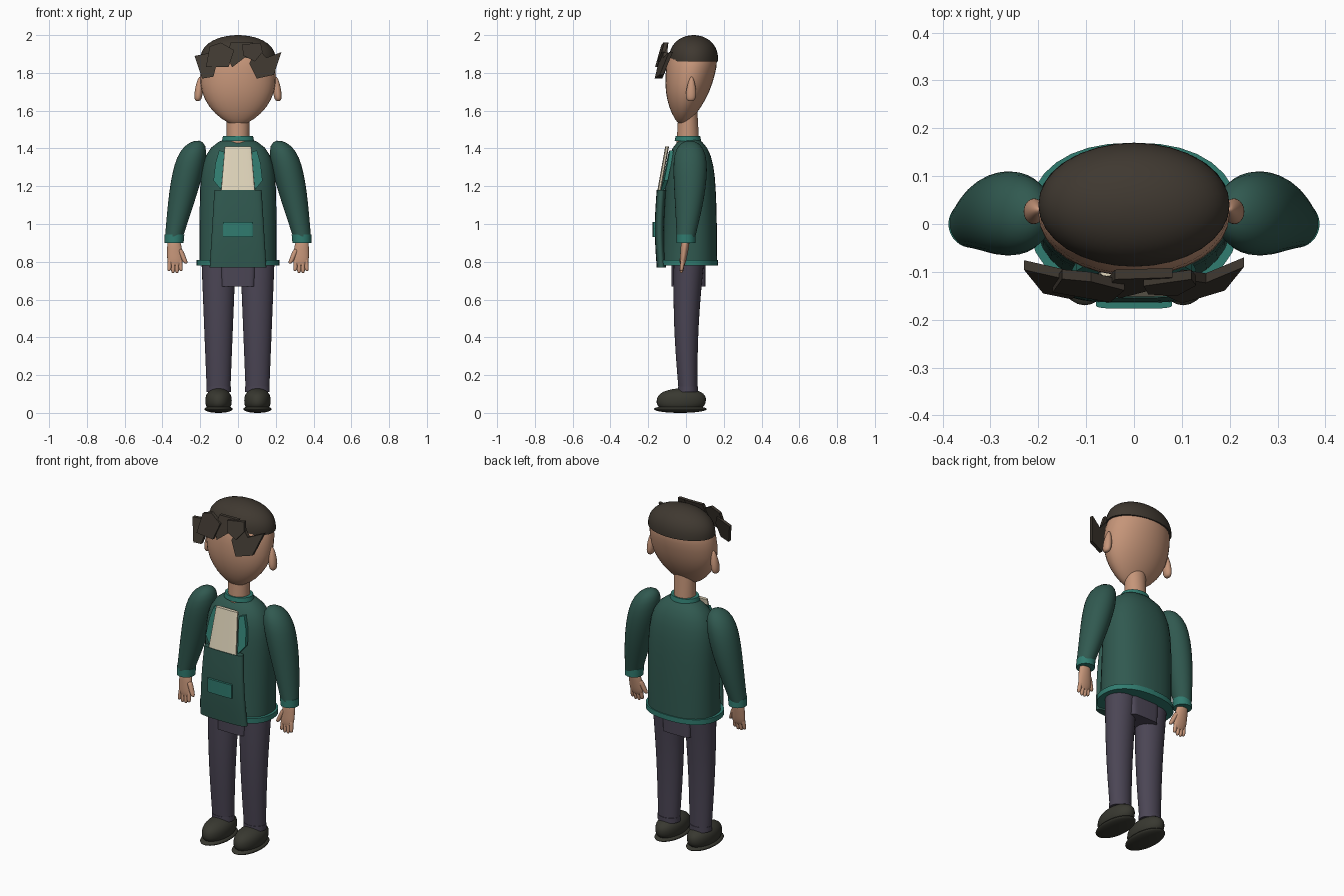
import bpy
import bmesh
import math

cube = bpy.data.objects.get("Cube")
if cube:
    bpy.data.objects.remove(cube, do_unlink=True)


def material(name, red, green, blue):
    mat = bpy.data.materials.new(name)
    mat.use_nodes = True
    mat.diffuse_color = (red, green, blue, 1)
    shader = mat.node_tree.nodes["Principled BSDF"]
    shader.inputs["Base Color"].default_value = mat.diffuse_color
    return mat


skin = material("skin", .56, .3, .19)
hair_brown = material("hair brown", .05, .04, .03)
shoe_brown = material("shoe brown", .04, .04, .03)
jacket_green = material("jacket green", .03, .1, .08)
trim_green = material("trim green", .03, .2, .16)
trouser_purple = material("trouser purple", .07, .06, .09)
cream = material("shirt cream", .75, .67, .5)


def finish(name, bm, mat):
    bmesh.ops.recalc_face_normals(bm, faces=bm.faces)
    mesh = bpy.data.meshes.new(name)
    bm.to_mesh(mesh)
    bm.free()
    mesh.materials.append(mat)
    mesh.shade_smooth()
    mesh.set_sharp_from_angle(angle=math.radians(40))
    obj = bpy.data.objects.new(name, mesh)
    bpy.context.collection.objects.link(obj)


# Radius rules along a part, from its bottom to its top
def straight(t):
    return 1


def dome(power, swell=0):
    return lambda t: math.sqrt(1 - t ** power) * (1 + swell * math.sin(math.pi * t))


def ball(power=2, skew=1):
    return lambda t: math.sqrt(1 - abs(2 * t ** skew - 1) ** power)


def loft(name, mat, bottom, top, rule=straight, corner=2, side=1, bow=0, tilt=0):
    """Blend two rings (x, y, z, half width, half depth), scaled by a radius rule."""
    bm = bmesh.new()
    rings = []
    steps, sides = 16, 32
    for step in range(steps + 1):
        t = (1 - math.cos(math.pi * step / steps)) / 2
        x, y, z, width, depth = [a + (b - a) * t for a, b in zip(bottom, top)]
        y += bow * math.sin(math.pi * t)
        scale = max(rule(t), .02)
        ring = []
        for i in range(sides):
            angle = math.tau * i / sides
            c, s = math.cos(angle), math.sin(angle)
            dx = math.copysign(abs(c) ** (2 / corner), c) * width * scale
            dy = math.copysign(abs(s) ** (2 / corner), s) * depth * scale
            ring.append(bm.verts.new((side * (x + dx), y + dy, z + tilt * dx)))
        rings.append(ring)
    for low, high in zip(rings, rings[1:]):
        for i in range(sides):
            bm.faces.new((low[i - 1], low[i], high[i], high[i - 1]))
    bm.faces.new(rings[0])
    bm.faces.new(rings[-1])
    finish(name, bm, mat)


def plate(name, mat, outline, level, front, slope, side=1):
    """Outline in x and height above a level, wrapped back around the body."""
    bm = bmesh.new()
    layers = []
    for thick in (0, .02):
        layers.append([bm.verts.new((side * x, front + slope * h + .8 * x * x + thick, level + h))
                       for x, h in outline])
        bm.faces.new(layers[-1])
    near, far = layers
    for i in range(len(near)):
        bm.faces.new((near[i - 1], near[i], far[i], far[i - 1]))
    finish(name, bm, mat)


# Head, neck and hair cap
loft("head", skin, (0, -.02, 1.52, .2, .1), (0, .05, 1.97, .2, .15), ball(2.5, skew=1.3))
loft("neck", skin, (0, .01, 1.42, .06, .06), (0, .01, 1.6, .06, .05))
loft("hair_cap", hair_brown, (0, .04, 1.86, .2, .13), (0, .04, 2, .2, .13), dome(2.5))

# Swept fringe made of overlapping angular locks
locks = {
    "outer_right": [(-.23, .04), (-.13, .06), (-.11, .01), (-.13, -.07), (-.19, -.08)],
    "inner_right": [(-.15, .09), (-.09, .11), (-.02, .07), (-.05, -.02), (-.17, -.02)],
    "middle": [(-.04, .11), (.08, .11), (.06, .05), (-.03, -.02), (-.06, .03)],
    "inner_left": [(.02, .1), (.12, .11), (.13, .06), (.09, .01), (.03, .04)],
    "outer_left": [(.1, .09), (.15, .03), (.23, .06), (.19, -.06), (.1, -.08), (.06, 0)],
}
for n, (label, outline) in enumerate(locks.items()):
    plate(f"fringe_lock_{label}", hair_brown, outline,
          level=1.85, front=-.15 - .01 * (n % 2), slope=.3)

# Jacket body, hem and collar
loft("jacket_body", jacket_green, (0, .015, .79, .205, .15), (0, .02, 1.46, .2, .125),
     dome(8), corner=2.3, bow=.005)
loft("jacket_hem", trim_green, (0, .01, .78, .22, .16), (0, .01, .81, .22, .16), corner=2.3)
loft("jacket_collar", trim_green, (0, .01, 1.44, .085, .07), (0, .01, 1.465, .08, .065))

# Front panel with pocket, shirt and lapels
loft("front_panel", jacket_green, (0, -.13, .77, .15, .025), (0, -.13, 1.18, .125, .025),
     corner=2.8, bow=-.01)
loft("front_pocket", trim_green, (0, -.167, .93, .08, .01), (0, -.167, 1.01, .08, .01), corner=4)
loft("shirt_front", cream, (0, -.143, 1.17, .09, .01), (0, -.1, 1.41, .07, .01), corner=4)

# Trouser seat and flap
loft("trouser_seat", trouser_purple, (0, .015, .72, .15, .07), (0, .015, .8, .19, .08))
loft("trouser_flap", trouser_purple, (0, .013, .67, .09, .09), (0, .013, .8, .095, .09), corner=7)

for side, label in ((1, "left"), (-1, "right")):
    # Ear and lapel
    loft(f"{label}_ear", skin, (.213, .025, 1.65, .022, .03), (.2, .03, 1.78, .02, .02),
         ball(skew=.7), side=side)
    plate(f"{label}_lapel", trim_green,
          [(.09, 0), (.13, .05), (.12, .14), (.1, .21), (.07, .2), (.08, .1)],
          level=1.18, front=-.14, slope=.22, side=side)

    # Sleeve and cuff
    loft(f"{label}_sleeve", jacket_green, (.337, 0, .935, .05, .05), (.23, .02, 1.44, .085, .09),
         dome(10, swell=.18), side=side, bow=.01, tilt=-.22)
    loft(f"{label}_sleeve_cuff", trim_green, (.338, 0, .9, .05, .05), (.336, 0, .945, .052, .05),
         side=side)

    # Hand with four fingers and a thumb
    loft(f"{label}_palm", skin, (.33, -.02, .77, .045, .015), (.34, 0, .93, .035, .025),
         ball(4), side=side)
    for n, finger in enumerate(("index", "middle", "ring", "little")):
        tip = .74 + .01 * (finger in ("index", "little"))
        loft(f"{label}_{finger}_finger", skin, (.302 + .021 * n, -.025, tip, .01, .01),
             (.308 + .017 * n, -.015, .82, .012, .012), ball(6), side=side)
    loft(f"{label}_thumb", skin, (.275, -.025, .79, .012, .012), (.31, -.01, .87, .016, .016),
         ball(6), side=side)

    # Leg, trouser cuff and shoe
    loft(f"{label}_trouser_leg", trouser_purple, (.103, .01, .13, .063, .05),
         (.103, .015, .8, .09, .08), side=side, bow=-.01)
    loft(f"{label}_trouser_cuff", trouser_purple, (.103, .01, .11, .065, .053),
         (.103, .01, .14, .065, .053), side=side)
    loft(f"{label}_shoe", shoe_brown, (.103, -.03, 0, .07, .13), (.103, -.02, .13, .07, .13),
         ball(2.5), side=side)
    loft(f"{label}_shoe_sole", shoe_brown, (.103, -.03, 0, .075, .14), (.103, -.03, .04, .075, .14),
         ball(), side=side)
